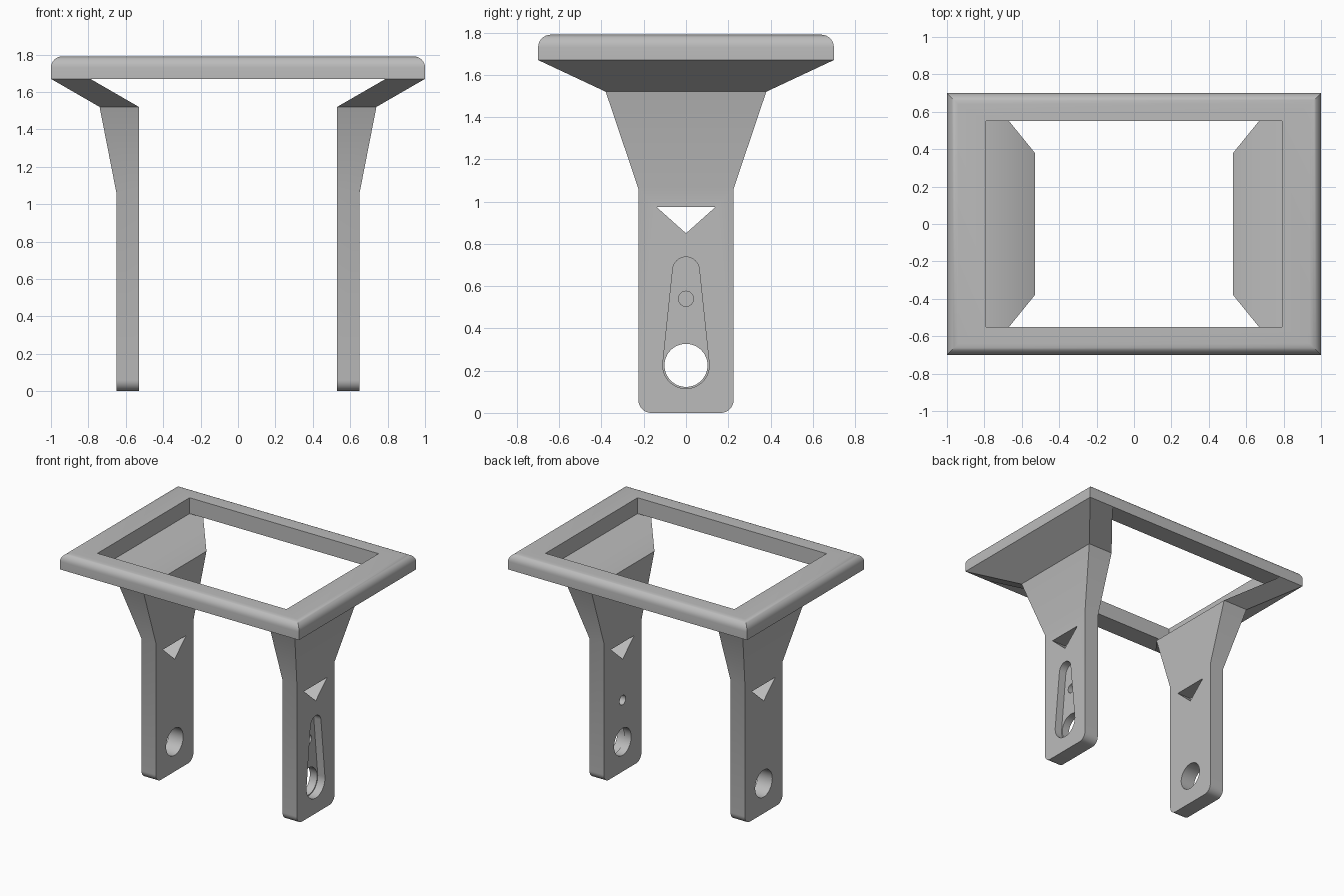
import bpy
import bmesh
from math import sin, cos, pi, radians

if "Cube" in bpy.data.objects:
    bpy.data.objects.remove(bpy.data.objects["Cube"])

grey = bpy.data.materials.new("grey plastic")
grey.use_nodes = True
GREY = (0.5, 0.5, 0.5, 1)
grey.diffuse_color = GREY
grey.node_tree.nodes["Principled BSDF"].inputs["Base Color"].default_value = GREY


def finish(bm, name):
    bmesh.ops.recalc_face_normals(bm, faces=bm.faces[:])
    mesh = bpy.data.meshes.new(name)
    bm.to_mesh(mesh)
    bm.free()
    mesh.materials.append(grey)
    obj = bpy.data.objects.new(name, mesh)
    bpy.context.collection.objects.link(obj)
    return obj


def select_only(obj):
    bpy.ops.object.select_all(action="DESELECT")
    obj.select_set(True)
    bpy.context.view_layer.objects.active = obj


def bridge(bm, a, b):
    for i in range(len(a)):
        j = (i + 1) % len(a)
        bm.faces.new((a[i], a[j], b[j], b[i]))


def rect(bm, x0, x1, hy, z):
    corners = ((x0, -hy), (x1, -hy), (x1, hy), (x0, hy))
    return [bm.verts.new((x, y, z)) for x, y in corners]


def prism(name, outline, x0, x1):
    """Extrude a (y, z) outline along x."""
    bm = bmesh.new()
    a, b = ([bm.verts.new((x, y, z)) for y, z in outline] for x in (x0, x1))
    bridge(bm, a, b)
    bm.faces.new(a)
    bm.faces.new(b)
    obj = finish(bm, name)
    obj.hide_render = True
    return obj


def arc(z, r, start=0, end=2 * pi, n=48):
    angles = [start + (end - start) * i / n for i in range(n)]
    return [(r * cos(a), z + r * sin(a)) for a in angles]


def cut(obj, cutter):
    mod = obj.modifiers.new("cut", "BOOLEAN")
    mod.object = cutter
    mod.solver = "EXACT"
    select_only(obj)
    bpy.ops.object.modifier_apply(modifier=mod.name)
    bpy.data.objects.remove(cutter)


def smooth(obj):
    select_only(obj)
    bpy.ops.object.shade_smooth_by_angle(angle=radians(30))


# Top frame: rectangular rings with a rounded upper outer edge
bm = bmesh.new()
R, TOP, BASE = 0.06, 1.79, 1.67
sections = [(0.79, 0.55, BASE), (1, 0.70, BASE)]
for i in range(9):
    a = pi / 2 * i / 8
    inset = R * (1 - cos(a))
    sections.append((1 - inset, 0.70 - inset, TOP - R + R * sin(a)))
sections.append((0.79, 0.55, TOP))
rings = [rect(bm, -hx, hx, hy, z) for hx, hy, z in sections]
for a, b in zip(rings, rings[1:] + rings[:1]):
    bridge(bm, a, b)
smooth(finish(bm, "top_frame"))


# Legs: straight lower bar, widening neck, then a bracket leaning out to the frame
def leg(name, side):
    bm = bmesh.new()
    levels = [(0.53, 0.65, 0.225, 0), (0.53, 0.65, 0.225, 1.06),
              (0.53, 0.74, 0.38, 1.52), (0.79, 1, 0.70, BASE)]
    rings = [rect(bm, side * x0, side * x1, hy, z) for x0, x1, hy, z in levels]
    for a, b in zip(rings, rings[1:]):
        bridge(bm, a, b)
    bm.faces.new(rings[0])
    bm.faces.new(rings[-1])
    # Rounded foot corners
    foot = [e for e in bm.edges if all(v.co.z == 0 for v in e.verts)
            and e.verts[0].co.y == e.verts[1].co.y]
    bmesh.ops.bevel(bm, geom=foot, offset=0.06, segments=8, profile=0.5, affect="EDGES")
    obj = finish(bm, name)
    span = (side * 0.4, side * 0.8)
    cut(obj, prism("triangle_cutter", [(-0.14, 0.975), (0.14, 0.975), (0, 0.85)], *span))
    cut(obj, prism("axle_cutter", arc(0.225, 0.102), *span))
    return obj


right_leg = leg("right_leg", -1)
left_leg = leg("left_leg", 1)

# Tapered lever recess and pin hole, only on the outside of the left leg
tilt = 0.1
recess = (arc(0.675, 0.063, tilt, pi - tilt, 16) + [(-0.063 * cos(tilt), 0.681)]
          + arc(0.225, 0.11, pi - tilt, 2 * pi + tilt, 32)
          + [(0.11 * cos(tilt), 0.236)])
cut(left_leg, prism("recess_cutter", recess, 0.59, 0.8))
cut(left_leg, prism("pin_cutter", arc(0.54, 0.036, n=32), 0.4, 0.8))

smooth(right_leg)
smooth(left_leg)
